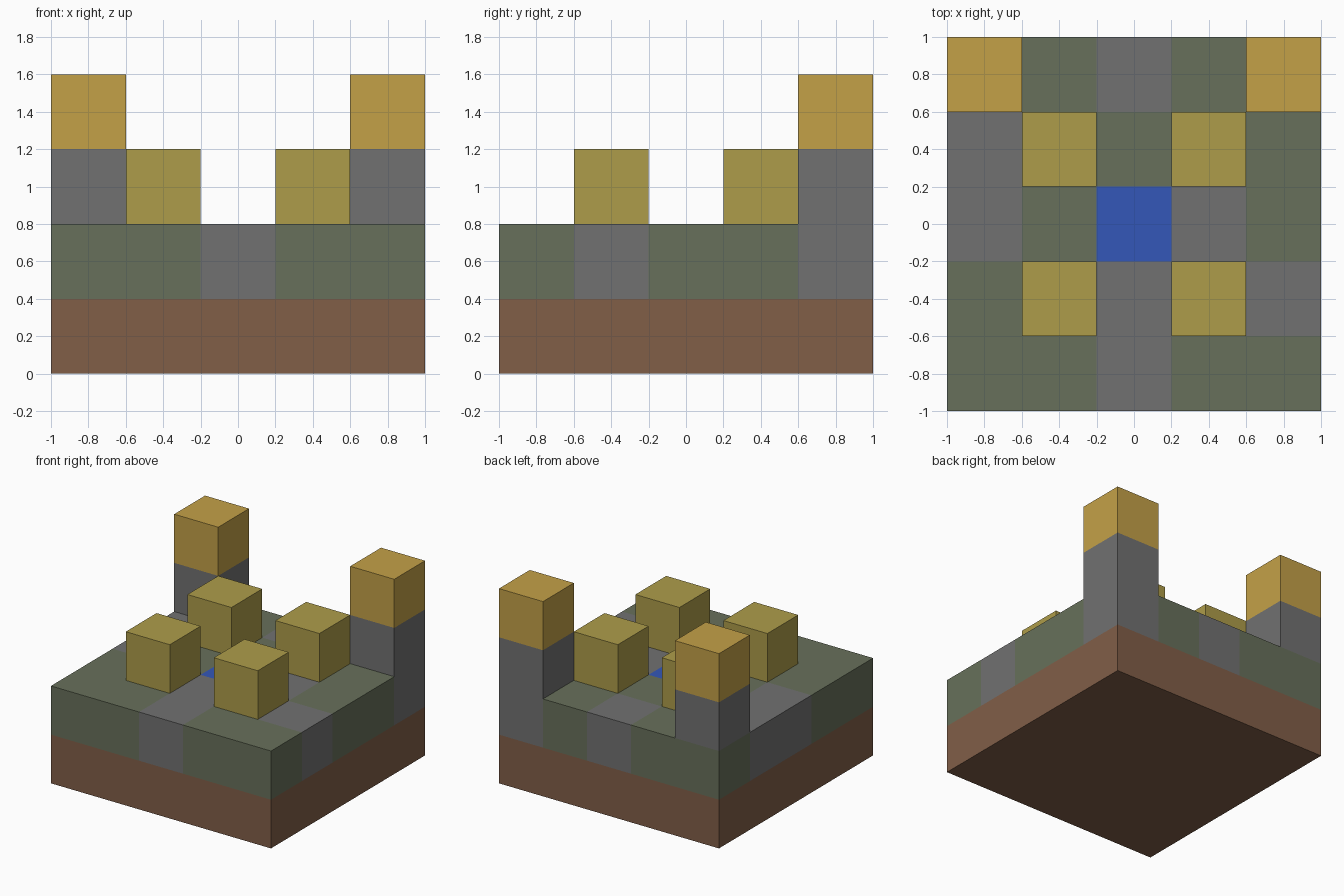
import bpy
import bmesh
from mathutils import Vector, Matrix

cube = bpy.data.objects.get("Cube")
if cube:
    bpy.data.objects.remove(cube, do_unlink=True)

CELL = 0.4


def material(name, rgb):
    mat = bpy.data.materials.new(name)
    mat.use_nodes = True
    mat.diffuse_color = (*rgb, 1)
    mat.node_tree.nodes["Principled BSDF"].inputs["Base Color"].default_value = (*rgb, 1)
    return mat


soil = material("soil brown", (0.22, 0.113, 0.064))
grass = material("grass green", (0.137, 0.163, 0.104))
stone = material("stone grey", (0.165, 0.165, 0.165))
water = material("water blue", (0.034, 0.096, 0.48))
hay = material("hay olive", (0.42, 0.335, 0.068))
gold = material("gold", (0.55, 0.355, 0.064))


def box(name, centre, size, mats, cuts=(), paint=None):
    """Flat-shaded box, optionally cut in x and y and painted per face."""
    bm = bmesh.new()
    bmesh.ops.create_cube(bm, size=1, matrix=Matrix.Translation(centre) @ Matrix.Diagonal((*size, 1)))
    for axis in (Vector((1, 0, 0)), Vector((0, 1, 0))):
        for offset in cuts:
            geom = bm.verts[:] + bm.edges[:] + bm.faces[:]
            bmesh.ops.bisect_plane(bm, geom=geom, plane_co=axis * offset, plane_no=axis)
    bm.normal_update()
    if paint:
        for face in bm.faces:
            # sample just inside the surface to find the owning cell
            face.material_index = paint(face.calc_center_median() - face.normal * CELL / 2)
    mesh = bpy.data.meshes.new(name)
    bm.to_mesh(mesh)
    bm.free()
    for mat in mats:
        mesh.materials.append(mat)
    obj = bpy.data.objects.new(name, mesh)
    bpy.context.collection.objects.link(obj)
    return obj


# Ground plan from back row to front row: g grass, s stone, w water
PLAN = ("ggsgs",
        "sgggg".replace(" ", ""),
        "sgwsg",
        "ggsgs",
        "ggsgg")


def ground_colour(p):
    column = round(p.x / CELL) + 2
    row = 2 - round(p.y / CELL)
    return "gsw".index(PLAN[row][column])


# Soil slab and the tiled ground on it
box("soil_base", (0, 0, CELL / 2), (2, 2, CELL), [soil])
box("ground_layer", (0, 0, CELL * 1.5), (2, 2, CELL), [grass, stone, water],
    cuts=(-0.6, -0.2, 0.2, 0.6), paint=ground_colour)

for side, sx in (("left", 1), ("right", -1)):
    # Back corner pillars with gold caps
    block = (CELL, CELL, CELL)
    box(f"pillar_{side}", (sx * 0.8, 0.8, 1.0), block, [stone])
    box(f"pillar_cap_{side}", (sx * 0.8, 0.8, 1.4), block, [gold])
    # Blocks around the pool
    for end, sy in (("front", -1), ("back", 1)):
        box(f"hay_block_{end}_{side}", (sx * 0.4, sy * 0.4, 1.0), block, [hay])
